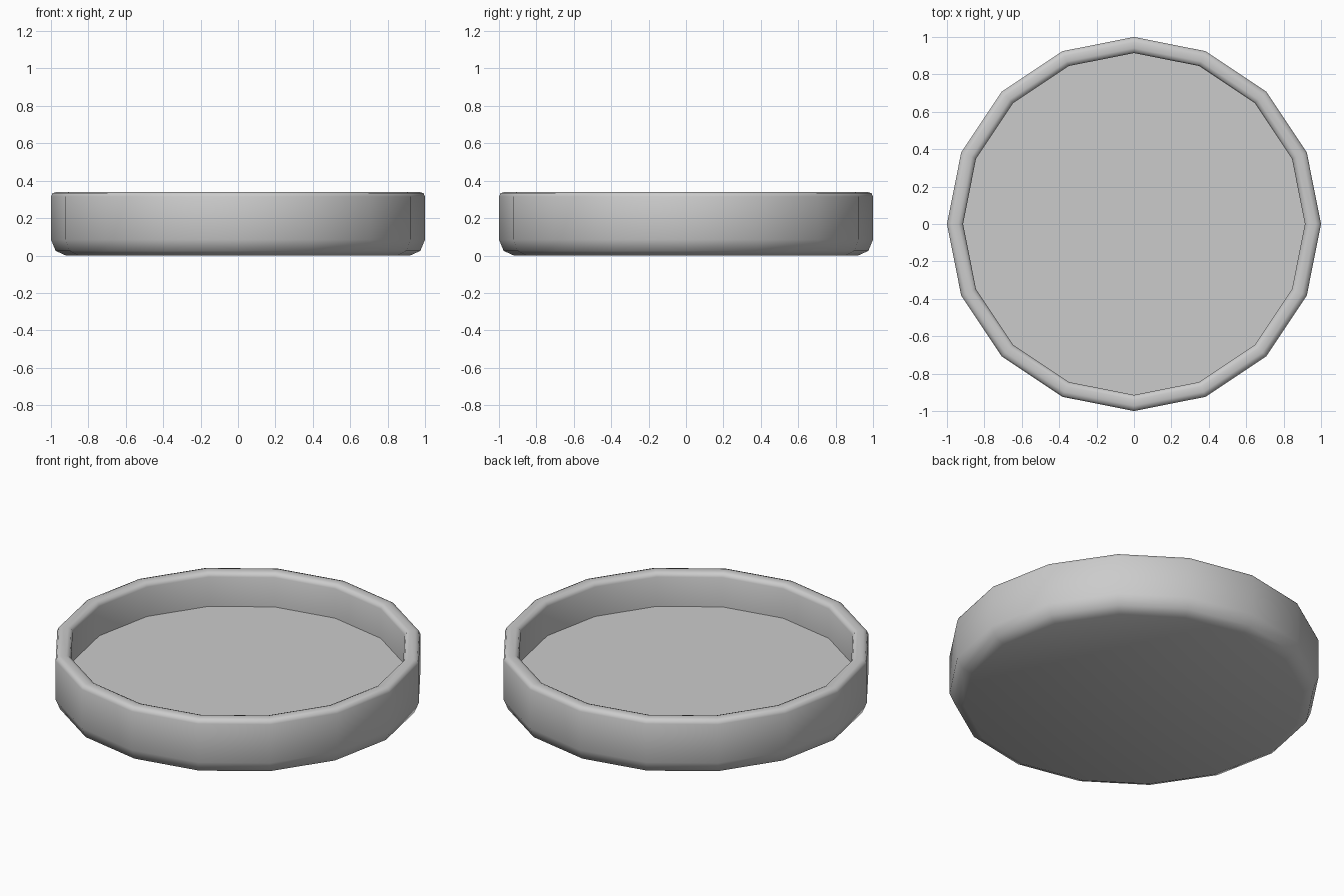
import bpy, bmesh, math

if "Cube" in bpy.data.objects:
    bpy.data.objects.remove(bpy.data.objects["Cube"])

SIDES = 16
# (radius, height) from the underside, up the outer wall, over the rim, down to the floor
PROFILE = [(0.92, 0.0), (0.975, 0.025), (1.0, 0.085), (1.0, 0.315), (0.992, 0.333),
           (0.972, 0.34), (0.94, 0.34), (0.922, 0.333), (0.914, 0.315), (0.914, 0.14)]

# Round dish: revolved profile with flat base and floor
bm = bmesh.new()
rings = []
for r, z in PROFILE:
    rings.append([bm.verts.new((r * math.cos(i * math.tau / SIDES),
                                r * math.sin(i * math.tau / SIDES), z))
                  for i in range(SIDES)])
for low, high in zip(rings, rings[1:]):
    for i in range(SIDES):
        j = (i + 1) % SIDES
        bm.faces.new((low[i], low[j], high[j], high[i]))
bm.faces.new(rings[0][::-1])
bm.faces.new(rings[-1])
bmesh.ops.recalc_face_normals(bm, faces=bm.faces)

mesh = bpy.data.meshes.new("round_dish")
bm.to_mesh(mesh)
bm.free()
dish = bpy.data.objects.new("round_dish", mesh)
bpy.context.collection.objects.link(dish)

# Smooth walls, sharp floor corner
bpy.context.view_layer.objects.active = dish
dish.select_set(True)
bpy.ops.object.shade_smooth_by_angle(angle=math.radians(50))
